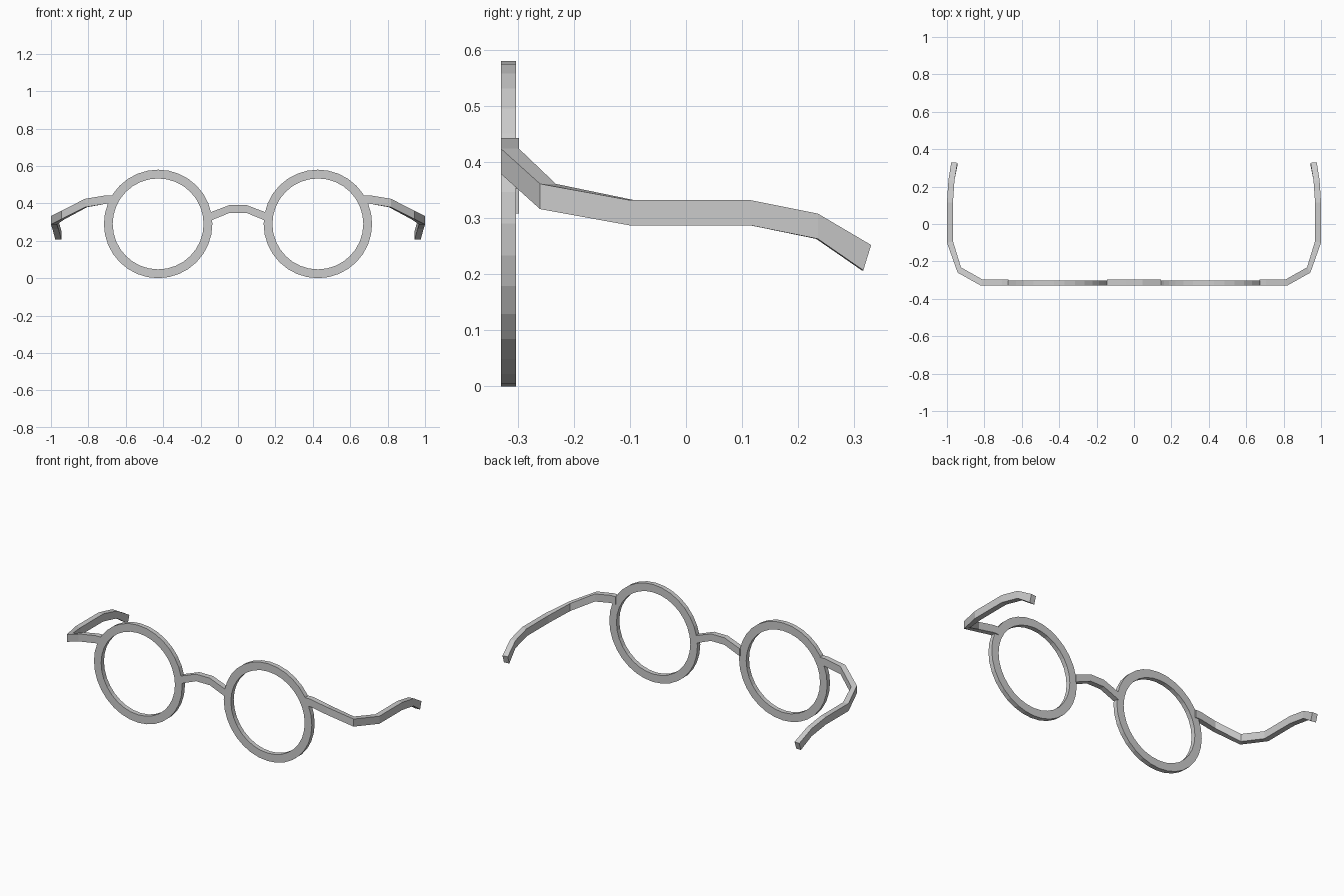
import bpy, bmesh
from math import sin, cos, pi

if "Cube" in bpy.data.objects:
    bpy.data.objects.remove(bpy.data.objects["Cube"])


def loft(name, sections, closed=False, mirror=True):
    """Skin four-cornered sections into a flat-shaded bar, optionally closed as a loop."""
    bm = bmesh.new()
    rows = [[bm.verts.new(p) for p in s] for s in sections]
    n = len(rows)
    for i in range(n if closed else n - 1):
        a, b = rows[i], rows[(i + 1) % n]
        for j in range(4):
            k = (j + 1) % 4
            bm.faces.new((a[j], a[k], b[k], b[j]))
    if not closed:
        bm.faces.new(rows[0])
        bm.faces.new(rows[-1])
    bmesh.ops.recalc_face_normals(bm, faces=bm.faces[:])
    me = bpy.data.meshes.new(name)
    bm.to_mesh(me)
    bm.free()
    ob = bpy.data.objects.new(name, me)
    bpy.context.collection.objects.link(ob)
    if mirror:
        ob.modifiers.new("mirror", 'MIRROR').use_mirror_merge = False
    return ob


FRONT, RING_BACK, BAR_BACK = -0.33, -0.303, -0.298

# lens rims: 32-sided rings, mirrored
CX, CZ, R_OUT, R_IN = 0.427, 0.29, 0.29, 0.243
rim = []
for i in range(32):
    t = 2 * pi * i / 32
    c, s = cos(t), sin(t)
    rim.append([(CX + r * c, y, CZ + r * s) for r, y in
                ((R_OUT, FRONT), (R_OUT, RING_BACK), (R_IN, RING_BACK), (R_IN, FRONT))])
loft("lens_rims", rim, closed=True)

# nose bridge: arched bar (x, bottom, top)
bridge = [(-0.145, 0.308, 0.353), (-0.045, 0.349, 0.391),
          (0.045, 0.349, 0.391), (0.145, 0.308, 0.353)]
loft("nose_bridge", [[(x, FRONT, lo), (x, BAR_BACK, lo), (x, BAR_BACK, hi), (x, FRONT, hi)]
                     for x, lo, hi in bridge], mirror=False)

# temple arms: outer (x, y, z top), inner (x, y, z top), bar height
arms = [
    ((0.672, FRONT, 0.443), (0.672, BAR_BACK, 0.443)),
    ((0.705, FRONT, 0.443), (0.705, BAR_BACK, 0.443)),
    ((0.818, FRONT, 0.424), (0.808, BAR_BACK, 0.424)),
    ((0.943, -0.260, 0.361), (0.925, -0.232, 0.361)),
    ((1.000, -0.100, 0.332), (0.968, -0.092, 0.332)),
    ((1.000, 0.115, 0.332), (0.968, 0.115, 0.332)),
    ((0.992, 0.235, 0.308), (0.960, 0.232, 0.308)),
    ((0.977, 0.330, 0.252), (0.944, 0.327, 0.252)),
]
H = 0.045
sections = []
for i, (o, n) in enumerate(arms):
    back = 0.014 if i == len(arms) - 1 else 0.0   # slanted tip
    sections.append([o, n, (n[0], n[1] - back, n[2] - H), (o[0], o[1] - back, o[2] - H)])
loft("temple_arms", sections)
